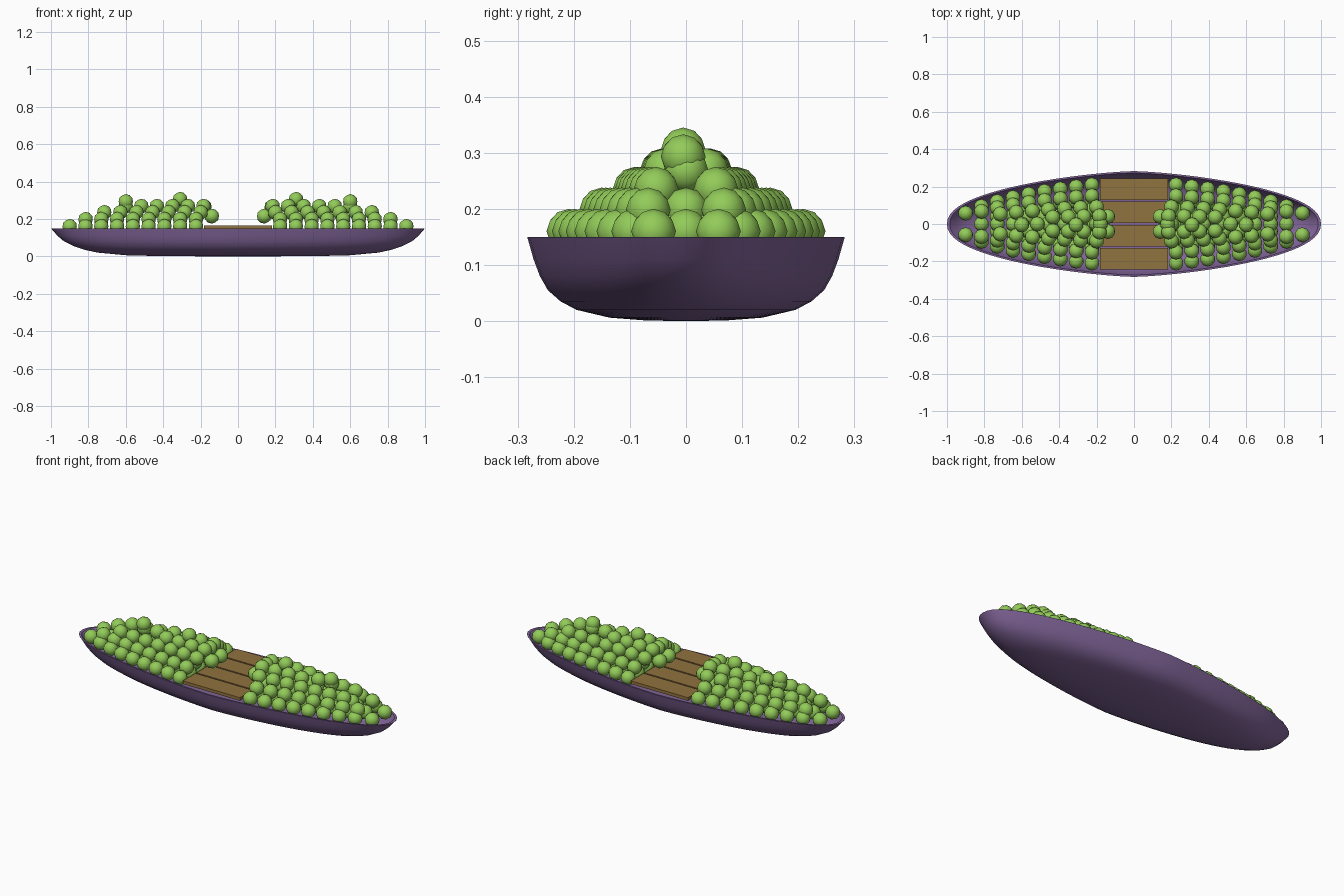
import bpy, bmesh, math
from mathutils import Matrix

if "Cube" in bpy.data.objects:
    bpy.data.objects.remove(bpy.data.objects["Cube"])

R = 0.04        # fruit radius
RIM = 0.15      # height of the hull rim


def material(name, rgb):
    m = bpy.data.materials.new(name)
    m.diffuse_color = (*rgb, 1)
    m.use_nodes = True
    m.node_tree.nodes["Principled BSDF"].inputs["Base Color"].default_value = m.diffuse_color
    return m


def finish(bm, name, mat, smooth_angle=None):
    bmesh.ops.recalc_face_normals(bm, faces=bm.faces)
    me = bpy.data.meshes.new(name)
    bm.to_mesh(me)
    bm.free()
    ob = bpy.data.objects.new(name, me)
    bpy.context.collection.objects.link(ob)
    me.materials.append(mat)
    if smooth_angle:
        bpy.ops.object.select_all(action='DESELECT')
        ob.select_set(True)
        bpy.context.view_layer.objects.active = ob
        bpy.ops.object.shade_smooth_by_angle(angle=math.radians(smooth_angle))
    return ob


def half_width(x):
    return 0.283 * max(0, 1 - abs(x) ** 1.4) ** 0.45


purple = material("purple_paint", (0.22, 0.13, 0.32))
green = material("green_fruit", (0.29, 0.60, 0.10))
brown = material("brown_wood", (0.28, 0.17, 0.05))

# Hull: outline rings (height, x scale, y scale) up the outside and down the inside
outer = [(0.001, 0.40, 0.25), (0.006, 0.60, 0.48), (0.02, 0.75, 0.69), (0.035, 0.82, 0.79),
         (0.055, 0.88, 0.87), (0.08, 0.93, 0.92), (0.11, 0.965, 0.96), (RIM, 1, 1)]
inner = [(RIM, 0.985, 0.965), (0.11, 0.95, 0.925), (0.08, 0.91, 0.88),
         (0.055, 0.85, 0.82), (0.035, 0.75, 0.68), (0.025, 0.5, 0.4)]
N = 72
bm = bmesh.new()
rings = []
for z, sx, sy in outer + inner:
    ring = []
    for i in range(N):
        a = 2 * math.pi * i / N
        x = math.cos(a)
        y = math.copysign(half_width(x), math.sin(a)) if i % (N // 2) else 0
        ring.append(bm.verts.new((x * sx, y * sy, z)))
    rings.append(ring)
for a, b in zip(rings, rings[1:]):
    for i in range(N):
        j = (i + 1) % N
        bm.faces.new((a[i], a[j], b[j], b[i]))
for ring, z in ((rings[0], 0), (rings[-1], 0.023)):
    c = bm.verts.new((0, 0, z))
    for i in range(N):
        bm.faces.new((ring[i], ring[(i + 1) % N], c))
finish(bm, "hull", purple, 40)

# Deck planks across the middle
for k in range(4):
    bm = bmesh.new()
    bmesh.ops.create_cube(bm, size=1, matrix=Matrix.Translation((0, (k - 1.5) * 0.124, 0.157))
                          @ Matrix.Diagonal((0.365, 0.115, 0.018, 1)))
    finish(bm, f"deck_plank_{k + 1}", brown)

# Fruit heaps: layers of (height, first x, last x, width share, columns)
layers = [(0.160, 0.225, 0.900, 1.00, 9), (0.198, 0.225, 0.815, 0.72, 8),
          (0.235, 0.200, 0.715, 0.43, 7), (0.268, 0.185, 0.600, 0.20, 6)]


def heap_positions():
    for li, (z, x0, x1, share, cols) in enumerate(layers):
        for c in range(cols):
            x = x0 + (x1 - x0) * c / (cols - 1)
            w = (half_width(x) - 0.058) * share
            n = max(2 if li < 2 else 1, int(2 * w / 0.072) + 1)
            for i in range(n):
                yield x, (w * (2 * i / (n - 1) - 1) if n > 1 else 0), z
    # fruit leaning over the planks, and the peaks
    for y in (-0.04, 0.04):
        yield 0.14, y, 0.215
    yield 0.18, 0, 0.265
    yield 0.31, -0.005, 0.305
    yield 0.60, -0.005, 0.293


for side, name in ((-1, "fruit_heap_left"), (1, "fruit_heap_right")):
    bm = bmesh.new()
    for x, y, z in heap_positions():
        bmesh.ops.create_icosphere(bm, subdivisions=2, radius=R,
                                   matrix=Matrix.Translation((side * x, y, z)))
    finish(bm, name, green, 60)
